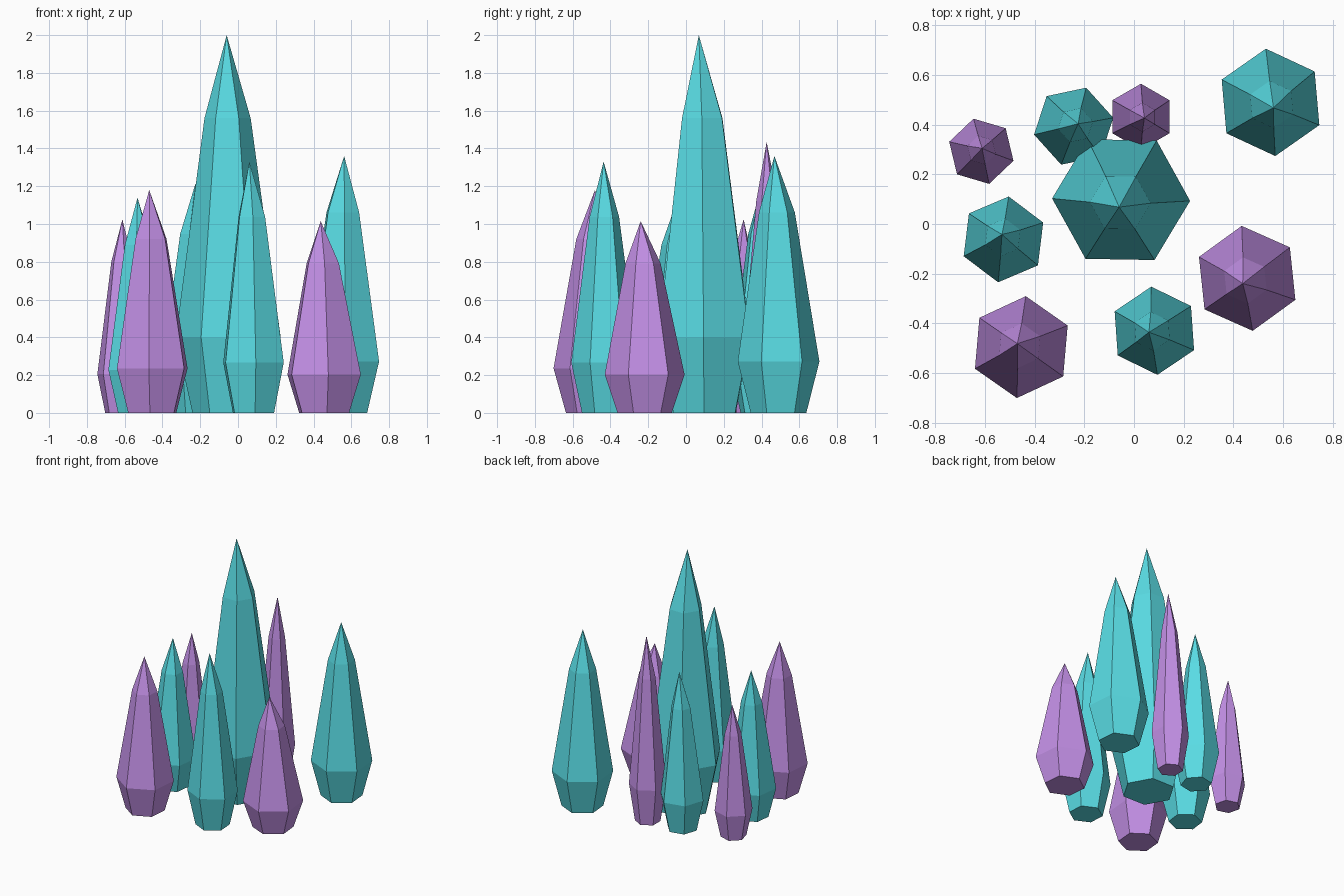
import bpy, bmesh
from math import cos, sin, pi, radians

if "Cube" in bpy.data.objects:
    bpy.data.objects.remove(bpy.data.objects["Cube"])


def material(name, color):
    m = bpy.data.materials.new(name)
    m.diffuse_color = (*color, 1)
    m.use_nodes = True
    m.node_tree.nodes["Principled BSDF"].inputs["Base Color"].default_value = m.diffuse_color
    return m


TEAL = material("teal_crystal", (0.10, 0.72, 0.78))
PURPLE = material("purple_crystal", (0.55, 0.28, 0.80))

# ring profile: (height fraction, radius fraction, share of the tip offset)
RINGS = [(0.0, 0.68, 0.0), (0.2, 1.0, 0.0), (0.78, 0.44, 0.4)]


def crystal(name, center, tip, radius, height, turn, mat):
    """Six-sided crystal: narrow foot, wide shoulder, tapering to an off-centre tip."""
    bm = bmesh.new()
    dx, dy = tip[0] - center[0], tip[1] - center[1]
    rings = []
    for fz, fr, lean in RINGS:
        ring = []
        for i in range(6):
            a = radians(turn) + i * pi / 3
            ring.append(bm.verts.new((center[0] + dx * lean + radius * fr * cos(a),
                                      center[1] + dy * lean + radius * fr * sin(a),
                                      height * fz)))
        rings.append(ring)
    apex = bm.verts.new((tip[0], tip[1], height))
    bm.faces.new(rings[0][::-1])
    for i in range(6):
        j = (i + 1) % 6
        for lo, hi in zip(rings, rings[1:]):
            bm.faces.new((lo[i], lo[j], hi[j], hi[i]))
        bm.faces.new((rings[-1][i], rings[-1][j], apex))
    bmesh.ops.recalc_face_normals(bm, faces=bm.faces)
    mesh = bpy.data.meshes.new(name)
    bm.to_mesh(mesh)
    bm.free()
    mesh.materials.append(mat)
    bpy.context.collection.objects.link(bpy.data.objects.new(name, mesh))


# teal crystals
crystal("main_crystal", (-0.052, 0.098), (-0.06, 0.068), 0.278, 2.0, -1, TEAL)
crystal("back_right_teal_crystal", (0.55, 0.49), (0.562, 0.468), 0.217, 1.36, 35, TEAL)
crystal("back_left_teal_crystal", (-0.243, 0.394), (-0.225, 0.404), 0.163, 1.215, 12, TEAL)
crystal("left_teal_crystal", (-0.526, -0.062), (-0.532, -0.042), 0.174, 1.14, 23, TEAL)
crystal("front_teal_crystal", (0.082, -0.43), (0.06, -0.436), 0.178, 1.33, 34, TEAL)

# purple crystals
crystal("front_left_purple_crystal", (-0.454, -0.496), (-0.47, -0.482), 0.206, 1.18, 25, PURPLE)
crystal("right_purple_crystal", (0.456, -0.219), (0.438, -0.24), 0.2125, 1.015, 36, PURPLE)
crystal("back_left_purple_crystal", (-0.615, 0.293), (-0.612, 0.305), 0.135, 1.025, 43.5, PURPLE)
crystal("back_purple_crystal", (0.028, 0.432), (0.042, 0.427), 0.133, 1.435, 30, PURPLE)
